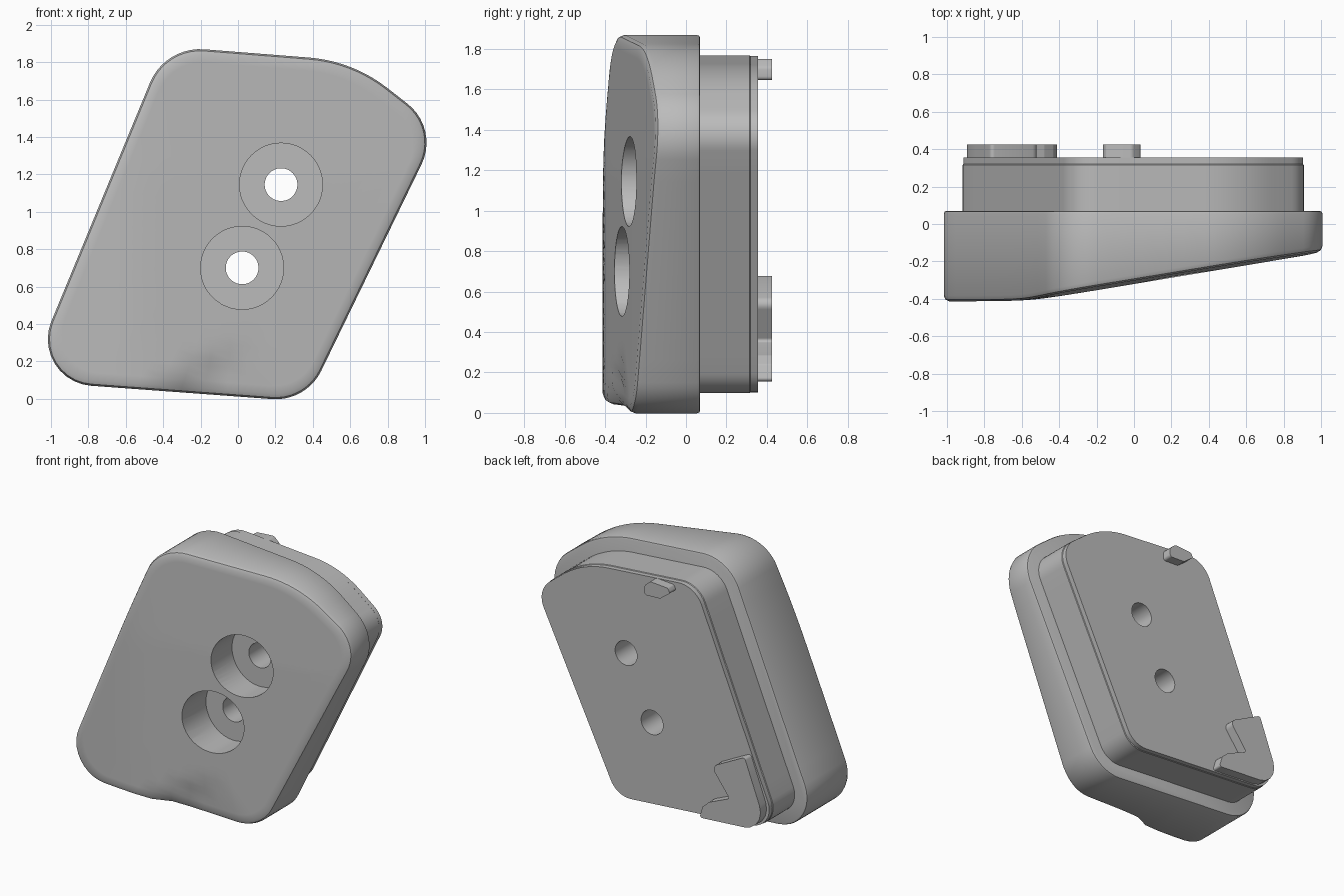
import bpy, bmesh
from math import sin, tan, cos, atan2, pi
from mathutils import Vector, Matrix

if "Cube" in bpy.data.objects:
    bpy.data.objects.remove(bpy.data.objects["Cube"])

grey = bpy.data.materials.new("neutral grey")
grey.use_nodes = True
COLOUR = (0.5, 0.5, 0.5, 1)
grey.diffuse_color = COLOUR
grey.node_tree.nodes["Principled BSDF"].inputs["Base Color"].default_value = COLOUR

# Outline corners (x, z, fillet radius), clockwise from the top left
CORNERS = [(-.39, 1.885, .29), (.613, 1.806, .78), (1.075, 1.446, .265),
           (.365, -.015, .27), (-1.13, .095, .25)]
BACK, PLATE_BACK, KEY_BACK = .07, .355, .425
HOLES = [(.23, 1.145), (.022, .7)]


def rounded(corners, steps=10, spacing=.12):
    """Filleted polygon as (point, outward normal) pairs."""
    arcs = []
    for i, (x, z, r) in enumerate(corners):
        c = Vector((x, z))
        u = (Vector(corners[i - 1][:2]) - c).normalized()
        v = (Vector(corners[(i + 1) % len(corners)][:2]) - c).normalized()
        half = u.angle(v) / 2
        centre = c + (u + v).normalized() * r / sin(half)
        t = r / tan(half)
        n0, n1 = c + u * t - centre, c + v * t - centre
        a0 = atan2(n0.y, n0.x)
        turn = (atan2(n1.y, n1.x) - a0 + pi) % (2 * pi) - pi
        for k in range(steps + 1):
            a = a0 + turn * k / steps
            n = Vector((cos(a), sin(a)))
            arcs.append((centre + n * r, n))
    dense = []
    for (p, n), (q, m) in zip(arcs, arcs[1:] + arcs[:1]):
        count = max(1, round((q - p).length / spacing))
        dense += [(p.lerp(q, k / count), n.lerp(m, k / count).normalized()) for k in range(count)]
    return dense


OUTLINE = rounded(CORNERS)


def inset(d):
    return [p - n * d for p, n in OUTLINE]


def ramp(t):
    t = min(1, max(0, t))
    return t * t * (3 - 2 * t)


def front_y(p):
    """Sloping front face with a flat left side and a soft step low down."""
    slope = -.322 + .168 * p.x + .03 * max(0, p.y - 1.2)
    gap = slope + .415
    y = -.415 + (gap + (gap * gap + .0004) ** .5) / 2
    along = Vector((.45, .35)).normalized()
    rel = p - Vector((.05, .4))
    below = rel.x * along.y - rel.y * along.x
    return y + .045 * ramp(below / .07) * ramp(-rel.dot(along) / .5)


def flat(points, y):
    return [Vector((p.x, y, p.y)) for p in points]


def loft(name, rings, tip=None):
    """Skin a stack of rings, capping the first flat and the last flat or to a tip."""
    bm = bmesh.new()
    loops = [[bm.verts.new(p) for p in ring] for ring in rings]
    n = len(loops[0])
    for a, b in zip(loops, loops[1:]):
        for i in range(n):
            j = (i + 1) % n
            bm.faces.new((a[i], a[j], b[j], b[i]))
    bm.faces.new(loops[0])
    if tip:
        top = bm.verts.new(tip)
        for i in range(n):
            bm.faces.new((loops[-1][i], loops[-1][(i + 1) % n], top))
    else:
        bm.faces.new(loops[-1])
    bmesh.ops.recalc_face_normals(bm, faces=bm.faces)
    mesh = bpy.data.meshes.new(name)
    bm.to_mesh(mesh)
    bm.free()
    mesh.materials.append(grey)
    ob = bpy.data.objects.new(name, mesh)
    bpy.context.collection.objects.link(ob)
    return ob


def activate(ob):
    bpy.ops.object.select_all(action="DESELECT")
    ob.select_set(True)
    bpy.context.view_layer.objects.active = ob


def drill(ob, x, z, radius, y0, y1):
    circle = [Vector((x + radius * cos(a), z + radius * sin(a)))
              for a in (2 * pi * k / 48 for k in range(48))]
    cutter = loft("hole_cutter", [flat(circle, y0), flat(circle, y1)])
    cutter.hide_render = True
    mod = ob.modifiers.new("hole", "BOOLEAN")
    mod.operation, mod.solver, mod.object = "DIFFERENCE", "EXACT", cutter
    activate(ob)
    bpy.ops.object.modifier_apply(modifier=mod.name)
    bpy.data.objects.remove(cutter)


def smooth(ob):
    activate(ob)
    bpy.ops.object.shade_smooth_by_angle(angle=.6)


# Front body: back face, rounded rim, then rings closing over the front
rings = [flat(inset(.015), BACK), flat(inset(.004), BACK - .004), flat(inset(0), BACK - .015)]
for d, drop in ((0, .03), (.009, .009), (.03, 0)):
    rings.append([Vector((p.x, front_y(p) + drop, p.y)) for p in inset(d)])
middle = Vector((0, .94))
COUNT = 22
for k in range(1, COUNT):
    ring = [p.lerp(middle, k / COUNT) for p in inset(.03)]
    rings.append([Vector((p.x, front_y(p), p.y)) for p in ring])
body = loft("front_body", rings, Vector((0, front_y(middle), middle.y)))

# Raised back plate
plate = loft("back_plate", [flat(inset(.1), BACK), flat(inset(.1), PLATE_BACK - .04),
                            flat(inset(.104), PLATE_BACK - .035), flat(inset(.104), PLATE_BACK)])

# Counterbored screw holes
for x, z in HOLES:
    drill(body, x, z, .222, -.7, -.08)
    drill(body, x, z, .0875, -.3, .3)
    drill(plate, x, z, .0875, -.1, .6)
smooth(body)
smooth(plate)

# Locating keys on the back
KEYS = {
    "upper_key": [(.035, 1.645, .02), (.035, 1.71, .03), (-.01, 1.752, .03),
                  (-.15, 1.742, .015), (-.17, 1.71, .015), (-.09, 1.65, .03)],
    "corner_key": [(-.765, .685, .02), (-.5, .55, .04), (-.645, .355, .015),
                   (-.48, .285, .03), (-.43, .24, .02), (-.405, .155, .015),
                   (-.95, .193, .14)],
}
for name, corners in KEYS.items():
    shape = [p for p, n in rounded(corners, 5)]
    smooth(loft(name, [flat(shape, PLATE_BACK - .005), flat(shape, KEY_BACK)]))
